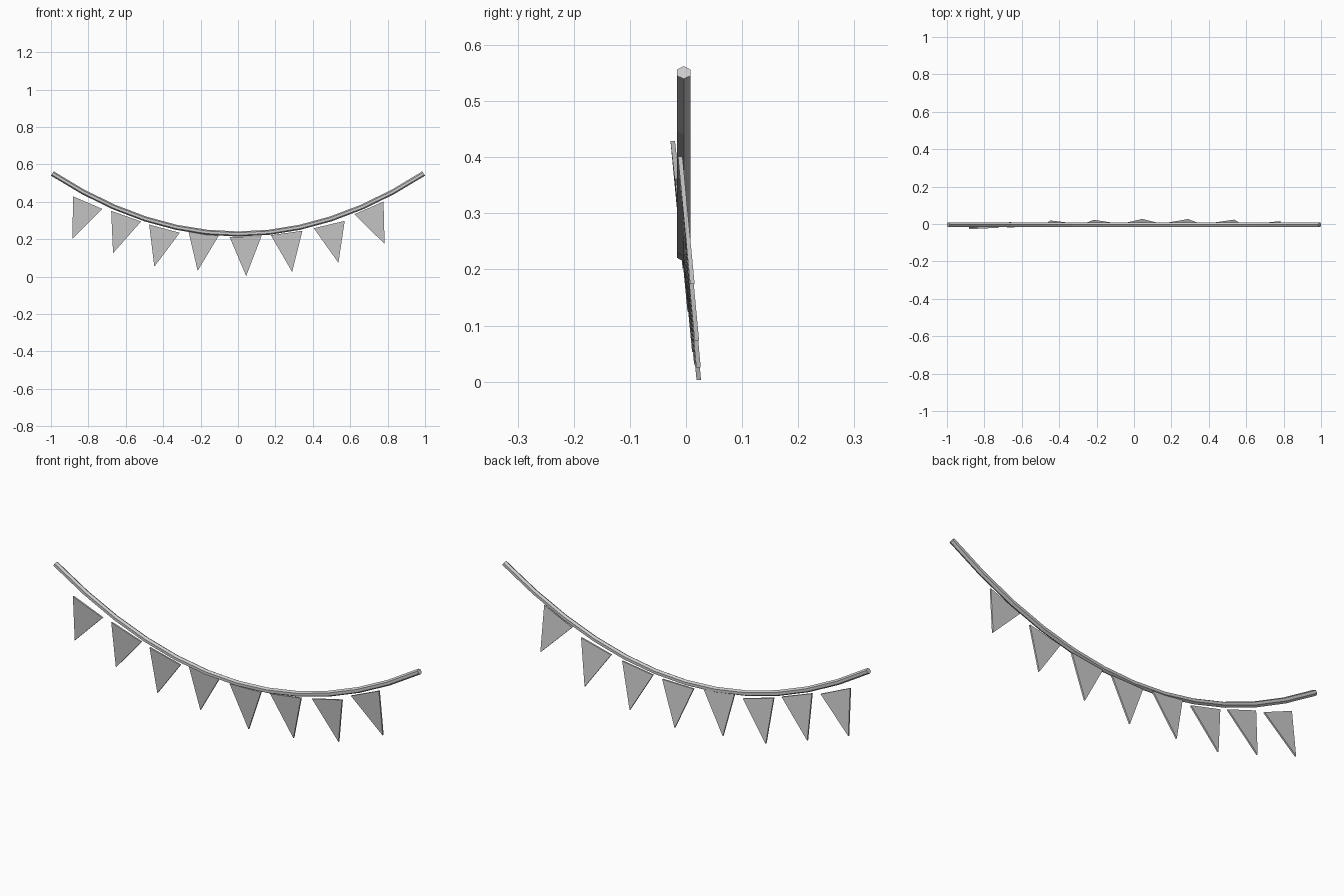
import bpy, bmesh
from math import sin, cos, pi, radians, atan
from mathutils import Vector

if "Cube" in bpy.data.objects:
    bpy.data.objects.remove(bpy.data.objects["Cube"])

SEGMENTS, SIDES = 12, 6
HALF_SPAN, ROPE_Y, ROPE_R = 0.993, -0.004, 0.0136
SAG_Z, SAG = 0.2275, 0.328
FLAG_W, FLAG_H, FLAG_T = 0.17, 0.21, 0.008


def finish(name, bm):
    bmesh.ops.recalc_face_normals(bm, faces=bm.faces)
    mesh = bpy.data.meshes.new(name)
    bm.to_mesh(mesh)
    bm.free()
    obj = bpy.data.objects.new(name, mesh)
    bpy.context.collection.objects.link(obj)


# Sagging rope: hexagonal section swept along a parabola
bm = bmesh.new()
rings = []
for i in range(SEGMENTS + 1):
    x = HALF_SPAN * (2 * i / SEGMENTS - 1)
    slope = atan(2 * SAG * x)
    centre = Vector((x, ROPE_Y, SAG_Z + SAG * x * x))
    up = Vector((-sin(slope), 0, cos(slope)))
    ring = []
    for k in range(SIDES):
        a = 2 * pi * k / SIDES
        ring.append(bm.verts.new(centre + ROPE_R * (up * cos(a) + Vector((0, sin(a), 0)))))
    rings.append(ring)
for r, s in zip(rings, rings[1:]):
    for k in range(SIDES):
        n = (k + 1) % SIDES
        bm.faces.new((r[k], r[n], s[n], s[k]))
bm.faces.new(rings[0])
bm.faces.new(rings[-1])
finish("rope", bm)


# Pennants: thin triangles in one slightly leaning plane
def pennant(index, x, z, degrees):
    a = radians(degrees)
    along, down = Vector((cos(a), sin(a))), Vector((sin(a), -cos(a)))
    mid = Vector((x, z))
    corners = (mid - along * FLAG_W / 2, mid + along * FLAG_W / 2, mid + down * FLAG_H)
    bm = bmesh.new()
    front, back = [
        [bm.verts.new((c.x, 0.0228 + 0.0065 * c.x - 0.095 * c.y + side * FLAG_T / 2, c.y))
         for c in corners] for side in (-1, 1)]
    bm.faces.new(front)
    bm.faces.new(back)
    for k in range(3):
        n = (k + 1) % 3
        bm.faces.new((front[k], front[n], back[n], back[k]))
    finish(f"pennant_{index}", bm)


# Top-edge midpoint (x, z) and tilt of each pennant
flags = [(-0.803, 0.395, -23.3), (-0.598, 0.323, -19.5), (-0.393, 0.256, -15),
         (-0.183, 0.238, -9), (0.040, 0.213, 1), (0.260, 0.233, 8),
         (0.488, 0.278, 13.5), (0.700, 0.367, 23.5)]
for i, f in enumerate(flags, 1):
    pennant(i, *f)
